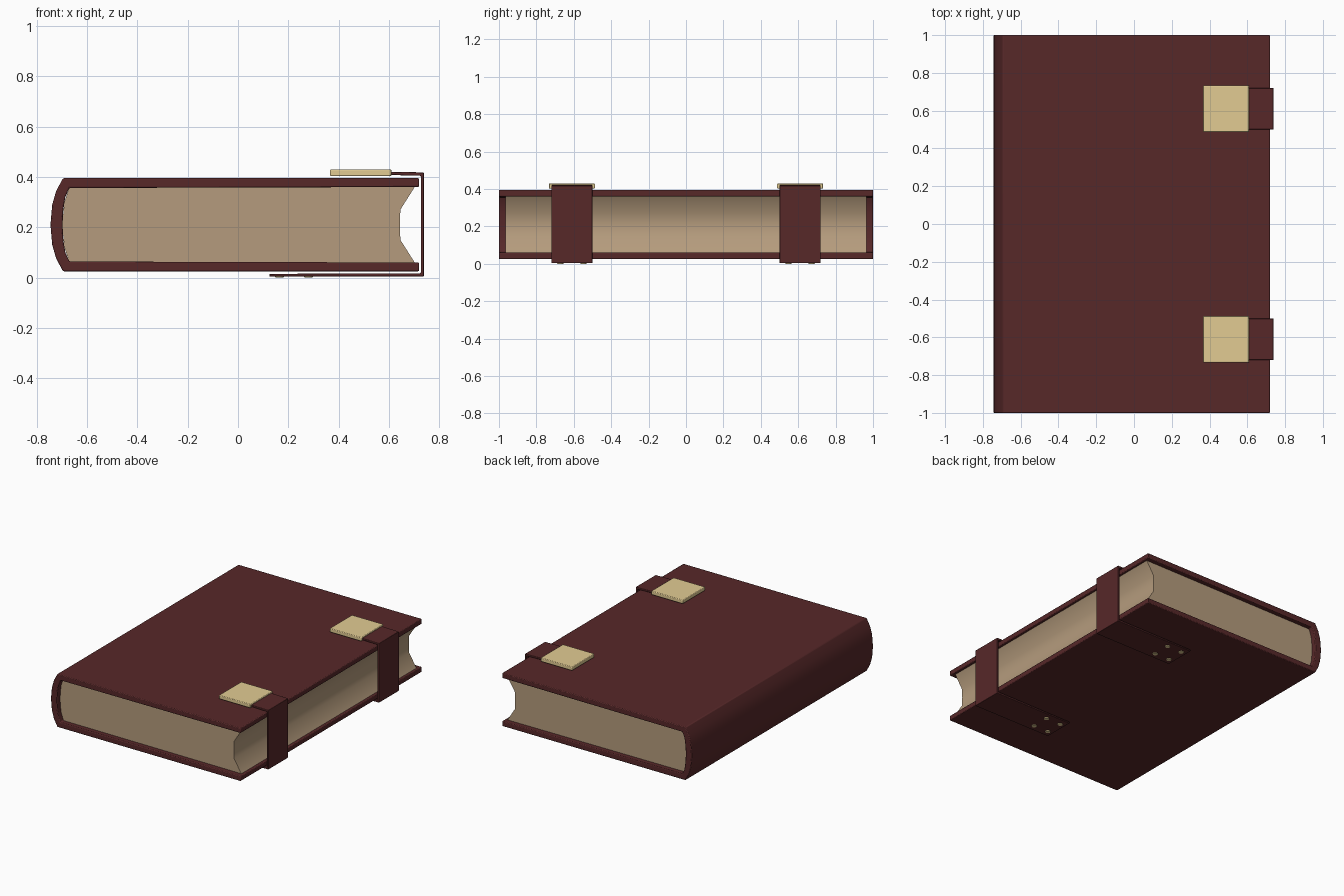
import bpy, bmesh, math

if "Cube" in bpy.data.objects:
    bpy.data.objects.remove(bpy.data.objects["Cube"])


def material(name, rgb):
    m = bpy.data.materials.new(name)
    m.diffuse_color = (*rgb, 1)
    m.use_nodes = True
    m.node_tree.nodes["Principled BSDF"].inputs["Base Color"].default_value = m.diffuse_color
    return m


LEATHER = material("dark red leather", (0.095, 0.021, 0.022))
PAPER = material("aged paper", (0.46, 0.33, 0.205))
BRASS = material("pale brass", (0.76, 0.60, 0.29))


def finish(name, bm, mat, bevel=0.0):
    bmesh.ops.recalc_face_normals(bm, faces=bm.faces)
    me = bpy.data.meshes.new(name)
    bm.to_mesh(me)
    bm.free()
    me.materials.append(mat)
    ob = bpy.data.objects.new(name, me)
    bpy.context.collection.objects.link(ob)
    bpy.context.view_layer.objects.active = ob
    ob.select_set(True)
    bpy.ops.object.shade_smooth_by_angle(angle=math.radians(35))
    ob.select_set(False)
    if bevel:
        mod = ob.modifiers.new("soft edges", 'BEVEL')
        mod.width = bevel
        mod.segments = 2
        mod.limit_method = 'ANGLE'
        mod.angle_limit = math.radians(40)
    return ob


def ribbon(name, outer, inner, y0, y1, mat, bevel=0.0):
    """Solid band between two matching xz outlines, extruded along y."""
    bm = bmesh.new()
    rows = [[bm.verts.new((x, y, z)) for x, z in line]
            for y in (y0, y1) for line in (outer, inner)]
    o0, i0, o1, i1 = rows
    n = len(outer)
    for k in range(n - 1):
        for a, b in ((o0, i0), (o1, i1), (o0, o1), (i0, i1)):
            bm.faces.new((a[k], a[k + 1], b[k + 1], b[k]))
    for k in (0, n - 1):
        bm.faces.new((o0[k], o1[k], i1[k], i0[k]))
    return finish(name, bm, mat, bevel)


# Cover: two boards joined by a rounded spine
outer = [(0.72, 0.395), (-0.695, 0.395), (-0.722, 0.345), (-0.738, 0.29), (-0.745, 0.21),
         (-0.738, 0.13), (-0.722, 0.075), (-0.695, 0.025), (0.72, 0.025)]
inner = [(0.72, 0.36), (-0.67, 0.356), (-0.686, 0.32), (-0.694, 0.27), (-0.697, 0.21),
         (-0.694, 0.15), (-0.686, 0.10), (-0.67, 0.064), (0.72, 0.06)]
ribbon("cover", outer, inner, -1, 1, LEATHER, 0.005)

# Page block: rounded back, hollowed fore-edge
back = [(-0.67, 0.36), (-0.69, 0.30), (-0.698, 0.21), (-0.69, 0.12), (-0.67, 0.06)]
fore = [(0.702, 0.36), (0.645, 0.27), (0.643, 0.21), (0.645, 0.15), (0.702, 0.06)]
ribbon("pages", fore, back, -0.965, 0.965, PAPER)

for side, tag in ((-1, "front"), (1, "rear")):
    yc = side * 0.61
    # Strap wrapping the fore-edge
    ribbon(f"strap_{tag}",
           [(0.125, 0.004), (0.738, 0.004), (0.738, 0.418), (0.58, 0.421)],
           [(0.125, 0.015), (0.726, 0.017), (0.726, 0.405), (0.58, 0.408)],
           yc - 0.11, yc + 0.11, LEATHER, 0.003)
    # Brass clasp plate on the top board
    ribbon(f"clasp_{tag}", [(0.366, 0.43), (0.609, 0.43)], [(0.366, 0.403), (0.609, 0.403)],
           yc - 0.123, yc + 0.123, BRASS, 0.004)
    # Rivets holding the strap to the bottom board
    bm = bmesh.new()
    for x in (0.165, 0.28):
        for dy in (-0.062, 0.062):
            ring = bmesh.ops.create_cone(bm, cap_ends=True, segments=16, radius1=0.016,
                                         radius2=0.021, depth=0.012)["verts"]
            bmesh.ops.translate(bm, verts=ring, vec=(x, yc + dy, 0.006))
    finish(f"rivets_{tag}", bm, BRASS)
